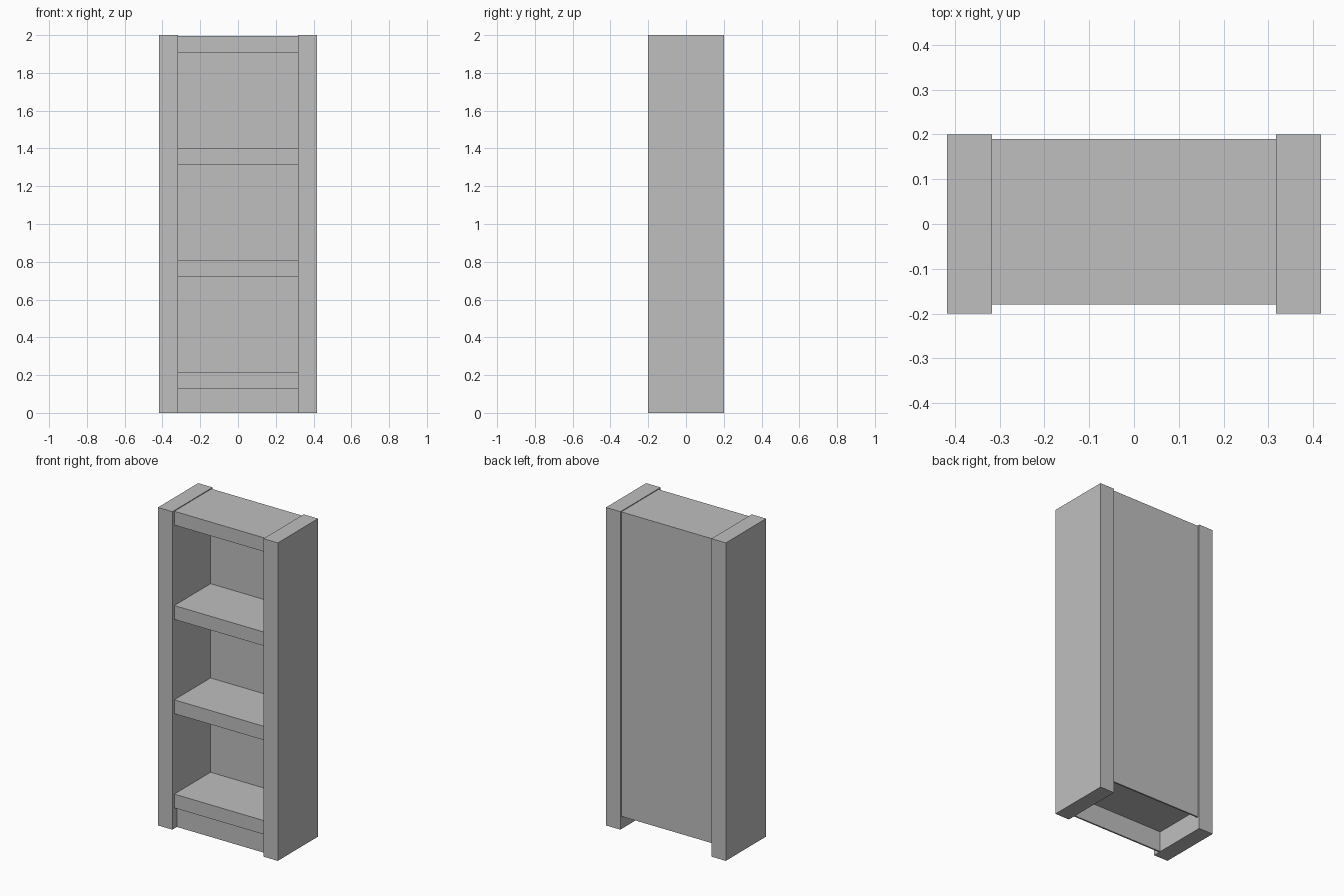
import bpy

cube = bpy.data.objects.get("Cube")
if cube:
    bpy.data.objects.remove(cube, do_unlink=True)

# One plain grey for the whole bookcase
grey = bpy.data.materials.new("plain_grey")
grey.use_nodes = True
colour = (0.52, 0.52, 0.52, 1)
grey.diffuse_color = colour
grey.node_tree.nodes["Principled BSDF"].inputs["Base Color"].default_value = colour


def box(name, x, y, z):
    """Box spanning the given (low, high) range on each axis."""
    spans = (x, y, z)
    bpy.ops.mesh.primitive_cube_add(size=1, location=[(a + b) / 2 for a, b in spans])
    obj = bpy.context.object
    obj.name = name
    obj.scale = [b - a for a, b in spans]
    bpy.ops.object.transform_apply(location=False, rotation=False, scale=True)
    obj.data.materials.append(grey)
    return obj


OUTER, INNER = 0.417, 0.317
between = (-INNER, INNER)

# Thick side uprights
box("left_side", (INNER, OUTER), (-0.2, 0.2), (0, 2))
box("right_side", (-OUTER, -INNER), (-0.2, 0.2), (0, 2))

# Shelves, evenly spaced, the highest forming the top
TOP, THICK, STEP = 1.995, 0.087, 0.593
for i, name in enumerate(("top_board", "upper_shelf", "middle_shelf", "bottom_shelf")):
    z = TOP - i * STEP
    box(name, between, (-0.18, 0.18), (z - THICK, z))

# Thin back panel and recessed kick board
box("back_panel", between, (0.18, 0.19), (0.08, TOP))
box("kick_board", between, (-0.155, -0.145), (0, TOP - 3 * STEP - THICK))
